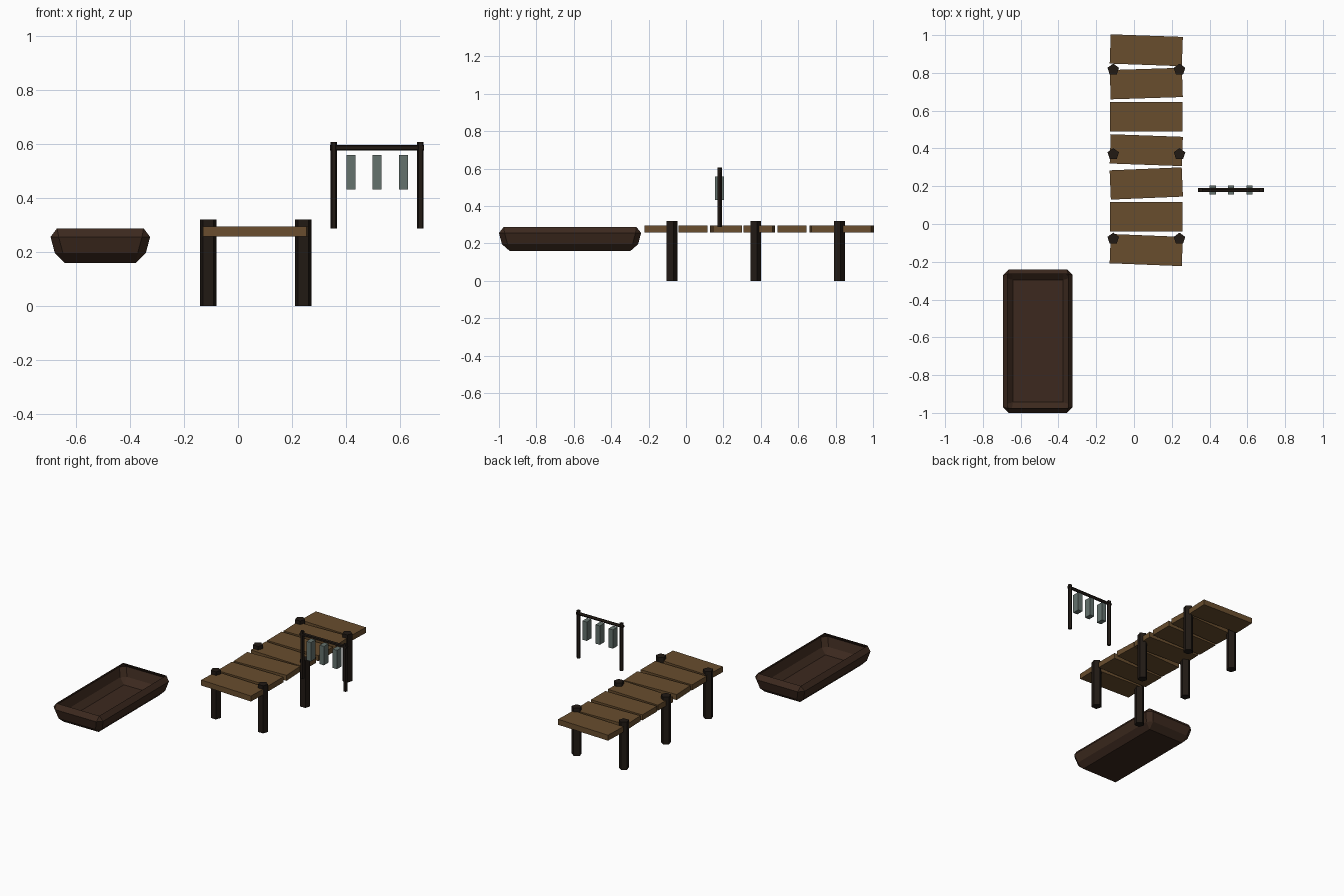
import bpy, bmesh
from math import pi
from mathutils import Vector, Matrix

if "Cube" in bpy.data.objects:
    bpy.data.objects.remove(bpy.data.objects["Cube"])


def material(name, rgb):
    m = bpy.data.materials.new(name)
    m.diffuse_color = (*rgb, 1)
    m.use_nodes = True
    m.node_tree.nodes["Principled BSDF"].inputs["Base Color"].default_value = m.diffuse_color
    return m


PLANK = material("plank_wood", (0.14, 0.075, 0.027))
DARK = material("dark_wood", (0.015, 0.010, 0.007))
HULL = material("hull_wood", (0.045, 0.022, 0.013))
FISH = material("dried_fish", (0.13, 0.17, 0.155))


def finish(name, bm, mat):
    mesh = bpy.data.meshes.new(name)
    bm.to_mesh(mesh)
    bm.free()
    mesh.materials.append(mat)
    ob = bpy.data.objects.new(name, mesh)
    bpy.context.collection.objects.link(ob)
    return ob


def box(name, loc, size, mat, turn=0):
    bm = bmesh.new()
    bmesh.ops.create_cube(bm, size=1, matrix=Matrix.Diagonal((*size, 1)))
    ob = finish(name, bm, mat)
    ob.location = loc
    ob.rotation_euler.z = turn
    return ob


def rod(name, loc, radius, length, mat, rot=(0, 0, 0)):
    bm = bmesh.new()
    bmesh.ops.create_cone(bm, cap_ends=True, segments=5, radius1=radius,
                          radius2=radius, depth=length)
    ob = finish(name, bm, mat)
    ob.location = loc
    ob.rotation_euler = rot
    return ob


# Dock planks, each slightly skewed
for i, turn in enumerate((-0.04, 0, 0.042, -0.036, 0, 0.032, -0.036)):
    box(f"dock_plank_{i + 1}", (0.065, -0.138 + 0.1763 * i, 0.277),
        (0.382, 0.155, 0.037), PLANK, turn)

# Dock posts
for i, y in enumerate((-0.078, 0.37, 0.817)):
    for side, x in (("left", -0.11), ("right", 0.241)):
        rod(f"dock_post_{side}_{i + 1}", (x, y, 0.16), 0.032, 0.32, DARK)

# Drying rack: two posts, crossbar, three hanging fish
for side, x in (("left", 0.354), ("right", 0.674)):
    rod(f"rack_post_{side}", (x, 0.179, 0.4475), 0.0125, 0.319, DARK)
rod("rack_crossbar", (0.514, 0.179, 0.586), 0.0105, 0.348, DARK, (0, pi / 2, 0))
for i in range(3):
    box(f"hanging_fish_{i + 1}", (0.417 + 0.0972 * i, 0.18, 0.495),
        (0.033, 0.049, 0.127), FISH)

# Boat hull: chamfered tapering shell, open at the top
# levels: height, half width, half length, corner chamfer
levels = ((0.288, 0.16, 0.355, 0), (0.256, 0.184, 0.38, 0.03),
          (0.196, 0.168, 0.364, 0.03), (0.16, 0.132, 0.323, 0))
bm = bmesh.new()
for z, w, l, c in levels:
    for sx in (-1, 1):
        for sy in (-1, 1):
            corners = {(w - c, l), (w, l - c)}
            for x, y in sorted(corners):
                bm.verts.new((sx * x, sy * y, z))
bmesh.ops.convex_hull(bm, input=bm.verts[:])
bmesh.ops.dissolve_limit(bm, angle_limit=0.01, verts=bm.verts[:], edges=bm.edges[:])
bm.normal_update()
bmesh.ops.delete(bm, geom=[f for f in bm.faces if f.normal.z > 0.99],
                 context='FACES_ONLY')
finish("boat_hull", bm, HULL).location = (-0.509, -0.62, 0)
